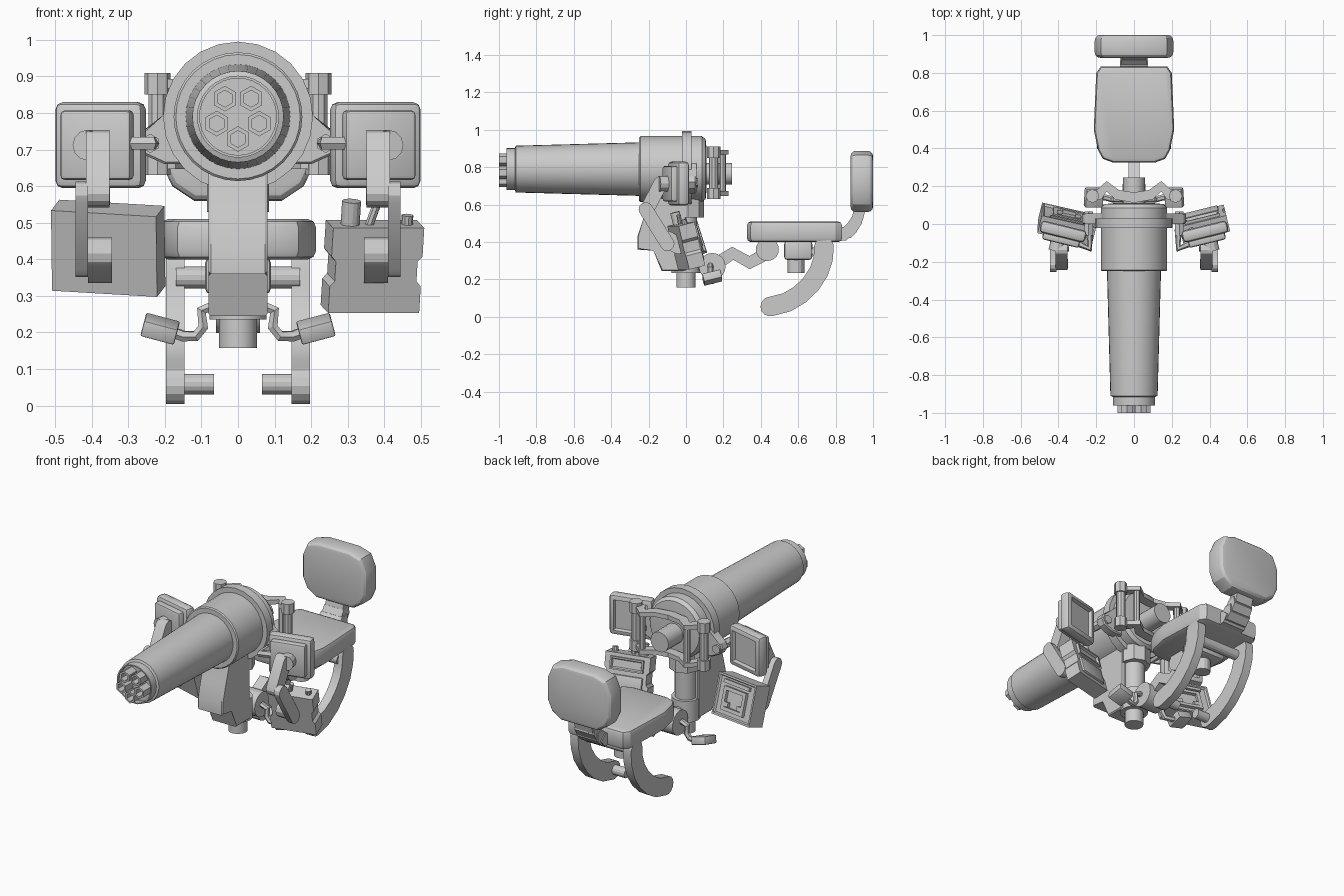
import bpy, bmesh, math
from mathutils import Vector, Matrix

if "Cube" in bpy.data.objects:
    bpy.data.objects.remove(bpy.data.objects["Cube"])

def finish(name, bm, mat=None):
    if mat is not None:
        bm.transform(mat)
    bmesh.ops.recalc_face_normals(bm, faces=bm.faces)
    me = bpy.data.meshes.new(name)
    bm.to_mesh(me)
    bm.free()
    ob = bpy.data.objects.new(name, me)
    bpy.context.collection.objects.link(ob)
    return ob

def bevel(bm, w, seg=2, test=lambda e: True):
    es = [e for e in bm.edges if test(e)]
    bmesh.ops.bevel(bm, geom=es, offset=w, segments=seg, affect='EDGES', profile=0.5)

def box(name, c, size, mat=None, bev=0, recess=None):
    """Box; recess=(border, depth) sinks its +y face."""
    bm = bmesh.new()
    bmesh.ops.create_cube(bm, size=1, matrix=Matrix.Translation(c) @ Matrix.Diagonal((*size, 1)))
    if bev:
        bevel(bm, bev)
    if recess:
        f = max(bm.faces, key=lambda f: f.calc_center_median().y)
        bmesh.ops.inset_region(bm, faces=[f], thickness=recess[0])
        bmesh.ops.inset_region(bm, faces=[f], thickness=0.008, depth=-recess[1])
    return finish(name, bm, mat)

def cyl(name, p, q, r, n=16, r2=None, mat=None):
    p, q = Vector(p), Vector(q)
    d = q - p
    m = Matrix.Translation((p + q) / 2) @ d.to_track_quat('Z', 'Y').to_matrix().to_4x4()
    bm = bmesh.new()
    bmesh.ops.create_cone(bm, cap_ends=True, segments=n, radius1=r, radius2=r if r2 is None else r2,
                          depth=d.length, matrix=m)
    return finish(name, bm, mat)

def lathe(name, prof, n, x=0, z=0.79, turn=0):
    """Closed revolve about the y direction; prof = (radius, y) from axis to axis."""
    bm = bmesh.new()
    rings = [[bm.verts.new((x + r * math.sin(turn + math.tau * i / n), y, z + r * math.cos(turn + math.tau * i / n)))
              for i in range(n)] for r, y in prof]
    for a, b in zip(rings, rings[1:]):
        for i in range(n):
            bm.faces.new((a[i], a[(i + 1) % n], b[(i + 1) % n], b[i]))
    bm.faces.new(rings[0])
    bm.faces.new(rings[-1])
    return finish(name, bm)

def prism(name, pts, axis, a, b, bev=0, seg=2):
    """Extrude a 2D outline along an axis from a to b; bevel the two rims."""
    put = {'x': lambda p, t: (t, p[0], p[1]), 'y': lambda p, t: (p[0], t, p[1]), 'z': lambda p, t: (p[0], p[1], t)}[axis]
    bm = bmesh.new()
    lo = [bm.verts.new(put(p, a)) for p in pts]
    hi = [bm.verts.new(put(p, b)) for p in pts]
    n = len(pts)
    bm.faces.new(lo)
    bm.faces.new(hi)
    for i in range(n):
        bm.faces.new((lo[i], lo[(i + 1) % n], hi[(i + 1) % n], hi[i]))
    if bev:
        k = 'xyz'.index(axis)
        bevel(bm, bev, seg, lambda e: abs(e.verts[0].co[k] - e.verts[1].co[k]) < 1e-5)
    return finish(name, bm)

def ribbon(pts, w, cap=5):
    """Outline of a thick 2D path with round ends."""
    P = [Vector(p) for p in pts]
    left, right = [], []
    for i, p in enumerate(P):
        t = (P[min(i + 1, len(P) - 1)] - P[max(i - 1, 0)]).normalized()
        n = Vector((-t.y, t.x)) * w
        left.append(p + n)
        right.append(p - n)
    def arc(c, start):
        v = start - c
        return [c + Matrix.Rotation(-math.pi * k / (cap + 1), 2) @ v for k in range(1, cap + 1)]
    return left + arc(P[-1], left[-1]) + right[::-1] + arc(P[0], right[0])

def tube(name, pts, r):
    cu = bpy.data.curves.new(name, 'CURVE')
    cu.dimensions, cu.bevel_depth, cu.bevel_resolution, cu.use_fill_caps = '3D', r, 1, True
    sp = cu.splines.new('POLY')
    sp.points.add(len(pts) - 1)
    for q, p in zip(sp.points, pts):
        q.co = (*p, 1)
    ob = bpy.data.objects.new(name, cu)
    bpy.context.collection.objects.link(ob)
    bpy.ops.object.select_all(action='DESELECT')
    ob.select_set(True)
    bpy.context.view_layer.objects.active = ob
    bpy.ops.object.convert(target='MESH')

# Barrel shroud, housing and flange
lathe("barrel_shroud", [(0.09, -0.93), (0.105, -0.93), (0.105, -0.96), (0.112, -0.96), (0.112, -0.915), (0.125, -0.91),
                        (0.143, -0.25), (0.143, -0.2)], 32)
lathe("housing", [(0.143, -0.25), (0.17, -0.25), (0.176, -0.244), (0.176, 0.085), (0.16, 0.105), (0.11, 0.11)], 32)
lathe("flange_ring", [(0.17, -0.022), (0.205, -0.022), (0.205, 0.03), (0.17, 0.03)], 24)
# Five hollow hexagonal muzzles
for k in range(5):
    a = math.pi + math.tau * k / 5
    lathe("muzzle", [(0.023, -0.93), (0.023, -1.0), (0.035, -1.0), (0.035, -0.92)], 6,
          0.061 * math.sin(a), 0.79 + 0.061 * math.cos(a))
# Breech and twin grips
cyl("breech", (0, 0.1, 0.765), (0, 0.245, 0.765), 0.058, 20)
for s in (-1, 1):
    cyl("grip", (s * .22, .148, .66), (s * .22, .148, .88), 0.026, 10)
    for z in (0.66, 0.88):
        path = [(s * .225, .148), (s * .185, .155), (s * .145, .2), (s * .09, .155), (0, .14)]
        prism("grip_arm", ribbon(path, 0.027, 3), 'z', z - 0.013, z + 0.013)
        cyl("grip_cap", (s * .22, .148, z - .03), (s * .22, .148, z + .03), 0.036, 8)
    cyl("grip_post", (s * .145, .197, .66), (s * .145, .197, .88), 0.018, 8)

# Front column and swivel post
col = [(-.2, .64), (-.23, .52), (-.26, .43), (-.26, .36), (-.17, .36), (-.13, .245), (.0, .245), (.0, .64)]
prism("column_cover", col, 'x', -0.08, 0.08, 0.006, 1)
cyl("swivel_post", (0, 0, .235), (0, 0, .66), 0.06, 16)
cyl("post_collar", (0, 0, .235), (0, 0, .36), 0.078, 16)
cyl("post_collar_top", (0, 0.01, .53), (0, 0.01, .63), 0.085, 8)
cyl("post_foot", (0, 0, .158), (0, 0, .24), 0.052, 16)

# Swivel arm to the seat
cyl("arm_hub", (-.06, .14, .27), (.06, .14, .27), 0.072, 16)
cyl("arm_stub", (0, 0, .28), (0, .14, .28), 0.045, 10)
arm = [(.14, .27), (.25, .34), (.34, .29), (.44, .345)]
prism("seat_arm", ribbon(arm, 0.035, 3), 'x', -0.03, 0.03)
cyl("arm_pivot", (-.06, .435, .36), (.06, .435, .36), 0.062, 14)

# Pedals
for s in (-1, 1):
    tube("pedal_bar", [(s * .06, .13, .275), (s * .1, .13, .26), (s * .095, .13, .215), (s * .115, .13, .19),
                       (s * .15, .14, .19), (s * .19, .14, .205)], 0.016)
    m = Matrix.Translation((s * .213, .14, .21)) @ Matrix.Rotation(-s * .26, 4, 'Y') @ Matrix.Rotation(.25, 4, 'X')
    box("pedal_plate", (0, 0, 0), (.095, .1, .045), m, 0.005)

# Seat, neck and backrest
half = [(.11, .325), (.165, .345), (.19, .39), (.213, .5), (.2, .8), (.175, .835)]
seat = half + [(-x, y) for x, y in reversed(half)]
prism("seat", seat, 'z', 0.4, 0.51, 0.022)
half = [(.12, .56), (.18, .6), (.208, .66), (.208, .79), (.175, .865), (.1, .888)]
prism("backrest", half + [(-x, z) for x, z in reversed(half)], 'y', 0.88, 1.0, 0.028, 3)
neck = [(.8, .44), (.855, .445), (.89, .48), (.915, .52), (.935, .6)]
for i, (p, q) in enumerate(zip(neck, neck[1:])):
    prism("neck_segment", ribbon([p, q], 0.036 - .002 * i, 1), 'x', -.075 + .006 * i, .075 - .006 * i)

# Under-seat bracket and curved legs
box("seat_bracket", (0, .6, .355), (.18, .15, .1), bev=0.015)
cyl("bracket_post", (0, .588, .235), (0, .588, .33), 0.045, 14)
cyl("leg_axle", (-.17, .7, .35), (.17, .7, .35), 0.03, 14)
leg = [(.738, .375), (.733, .31), (.71, .24), (.667, .175), (.61, .12), (.54, .078), (.45, .055)]
outline = ribbon(leg, 0.052, 6)
outline = [(p.x, max(0, min(p.y, 0.41))) for p in outline]
for s in (-1, 1):
    prism("leg", outline, 'x', s * .146, s * .197)
    cyl("foot_peg", (s * .066, .45, .058), (s * .15, .45, .058), 0.028, 14)

for s in (-1, 1):
    # Side lugs and screen brackets
    lug = [(s * .13, .87), (s * .2, .79), (s * .262, .75), (s * .275, .72), (s * .255, .685), (s * .2, .66), (s * .13, .66)]
    prism("side_lug", lug, 'y', 0.0, 0.055, 0.006, 1)
    cyl("lug_pin", (s * .24, -.06, .717), (s * .24, .065, .717), 0.026, 6)
    tube("screen_bracket", [(s * .235, -.03, .717), (s * .235, -.13, .717), (s * .3, -.1, .717)], 0.02)
    # Screens facing the seat
    m = Matrix.Translation((s * .378, -.05, .712)) @ Matrix.Rotation(s * .24, 4, 'Z')
    box("screen", (0, .01, 0), (.248, .065, .235), m, 0.02, (.012, .02))
    box("screen_back", (0, -.03, 0), (.2, .05, .19), m, 0.012)
    cyl("screen_hinge", (s * .01, -.1, 0), (s * .01, -.04, 0), 0.042, 12, mat=m)
    # Folding links from screen to control box
    prism("upper_link", ribbon([(-.135, .715), (-.205, .58)], .038), 'x', s * .352, s * .415)
    cyl("elbow_pin", (s * .35, -.21, .575), (s * .445, -.21, .575), 0.026, 12)
    prism("lower_link", ribbon([(-.215, .575), (-.1, .39)], .038), 'x', s * .41, s * .445)
    prism("link_end", ribbon([(-.1, .415), (-.04, .38)], .045), 'x', s * .345, s * .41)

# Left control box: framed keypad panel
m = Matrix.Translation((-.355, 0, .43)) @ Matrix.Rotation(-.24, 4, 'Z') @ Matrix.Rotation(.3, 4, 'X') @ Matrix.Rotation(.06, 4, 'Y')
box("keypad_box", (0, 0, 0), (.295, .1, .23), m, 0, (.015, .012))
for sx in (-1, 1):
    box("keypad_rail", (sx * .075, .045, -.01), (.022, .02, .12), m)
    box("keypad_tab", (sx * .055, .045, -.04), (.04, .02, .025), m)
for z in (-.065, .045):
    box("keypad_bar", (0, .045, z), (.17, .02, .02), m)
box("keypad_strip", (0, .045, .08), (.2, .015, .02), m)

# Right control box: notched case with knobs on top
m = Matrix.Translation((.368, .0, .385)) @ Matrix.Rotation(.24, 4, 'Z') @ Matrix.Rotation(.25, 4, 'X')
half = [(.128, -.125), (.128, -.05), (.115, -.035), (.115, .02), (.128, .035), (.128, .115)]
case = prism("switch_box", half + [(-x, z) for x, z in reversed(half)], 'y', -.045, .045)
case.data.transform(m)
box("switch_panel", (0, .045, .06), (.19, .03, .07), m, 0, (.012, .012))
box("switch_tray", (0, .045, -.05), (.19, .025, .1), m, 0.006)
cyl("large_knob", (-.07, 0, .1), (-.07, 0, .18), 0.026, 14, mat=m)
cyl("small_knob", (.09, 0, .1), (.09, 0, .14), 0.016, 10, mat=m)
cyl("toggle", (-.02, 0, .1), (.0, 0, .165), 0.012, 8, mat=m)

# Smooth the round parts, keep edges sharp
bpy.ops.object.select_all(action='SELECT')
bpy.context.view_layer.objects.active = bpy.data.objects["seat"]
bpy.ops.object.shade_smooth_by_angle(angle=math.radians(25))
